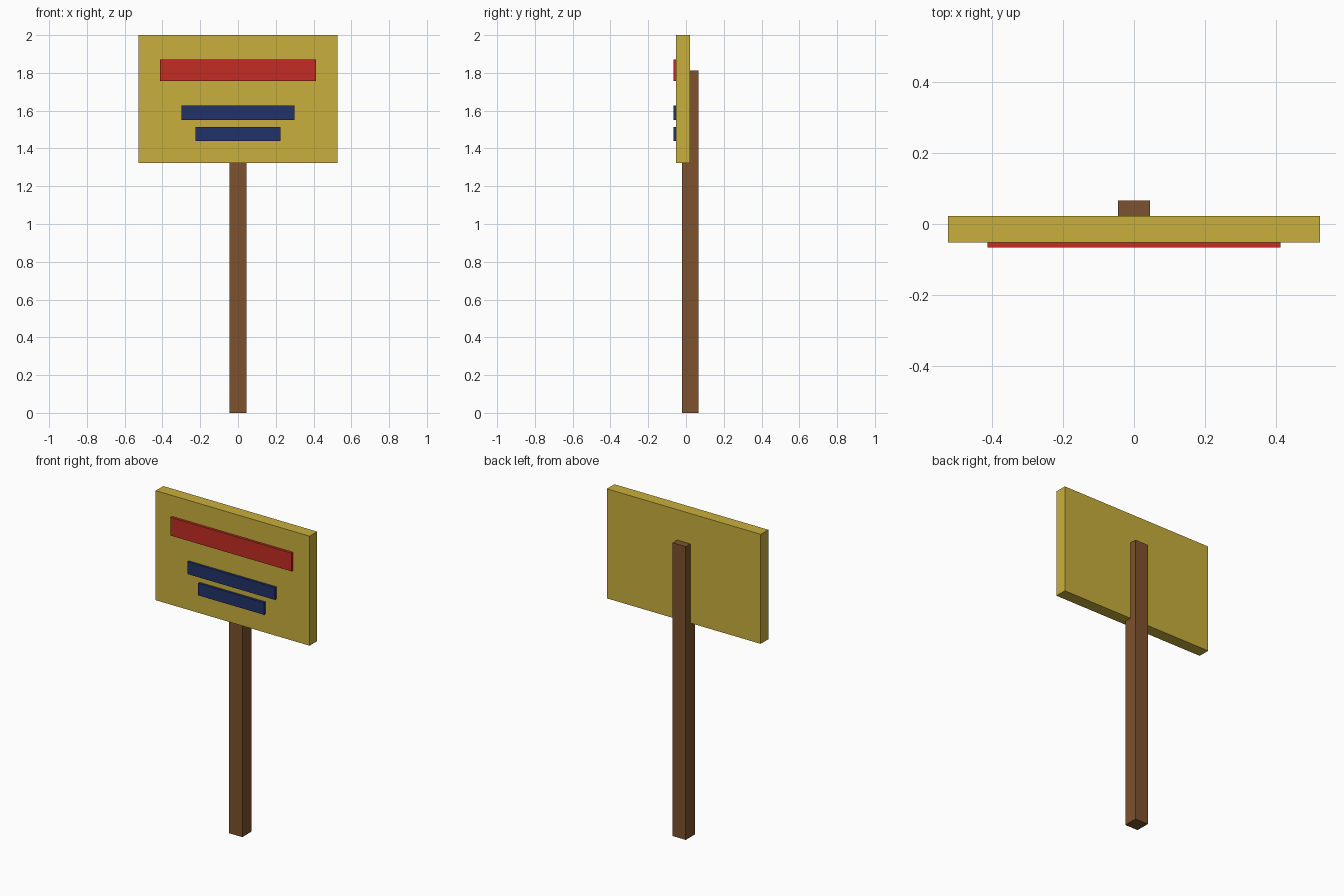
import bpy

if "Cube" in bpy.data.objects:
    bpy.data.objects.remove(bpy.data.objects["Cube"])


def linear(c):
    c /= 255
    return c / 12.92 if c <= 0.04045 else ((c + 0.055) / 1.055) ** 2.4


def material(name, rgb):
    m = bpy.data.materials.new(name)
    m.diffuse_color = (*[linear(c) for c in rgb], 1)
    m.use_nodes = True
    m.node_tree.nodes["Principled BSDF"].inputs["Base Color"].default_value = m.diffuse_color
    return m


yellow = material("yellow_paint", (201, 175, 60))
red = material("red_paint", (194, 44, 36))
blue = material("navy_paint", (32, 50, 106))
brown = material("brown_wood", (125, 82, 46))


def box(name, half_width, y0, y1, z0, z1, mat):
    bpy.ops.mesh.primitive_cube_add(size=1)
    ob = bpy.context.object
    ob.name = name
    for v in ob.data.vertices:
        v.co = (v.co.x * 2 * half_width,
                y1 if v.co.y > 0 else y0,
                z1 if v.co.z > 0 else z0)
    ob.data.materials.append(mat)


# Square post, let into the back of the board
box("post", 0.045, -0.022, 0.067, 0.0, 1.812, brown)

# Sign board
box("board", 0.526, -0.052, 0.022, 1.323, 2.0, yellow)

# Raised strips on the front
for name, half_width, z0, z1, mat in (
    ("heading_strip", 0.414, 1.758, 1.871, red),
    ("upper_strip", 0.300, 1.551, 1.627, blue),
    ("lower_strip", 0.226, 1.439, 1.514, blue),
):
    box(name, half_width, -0.067, -0.050, z0, z1, mat)
